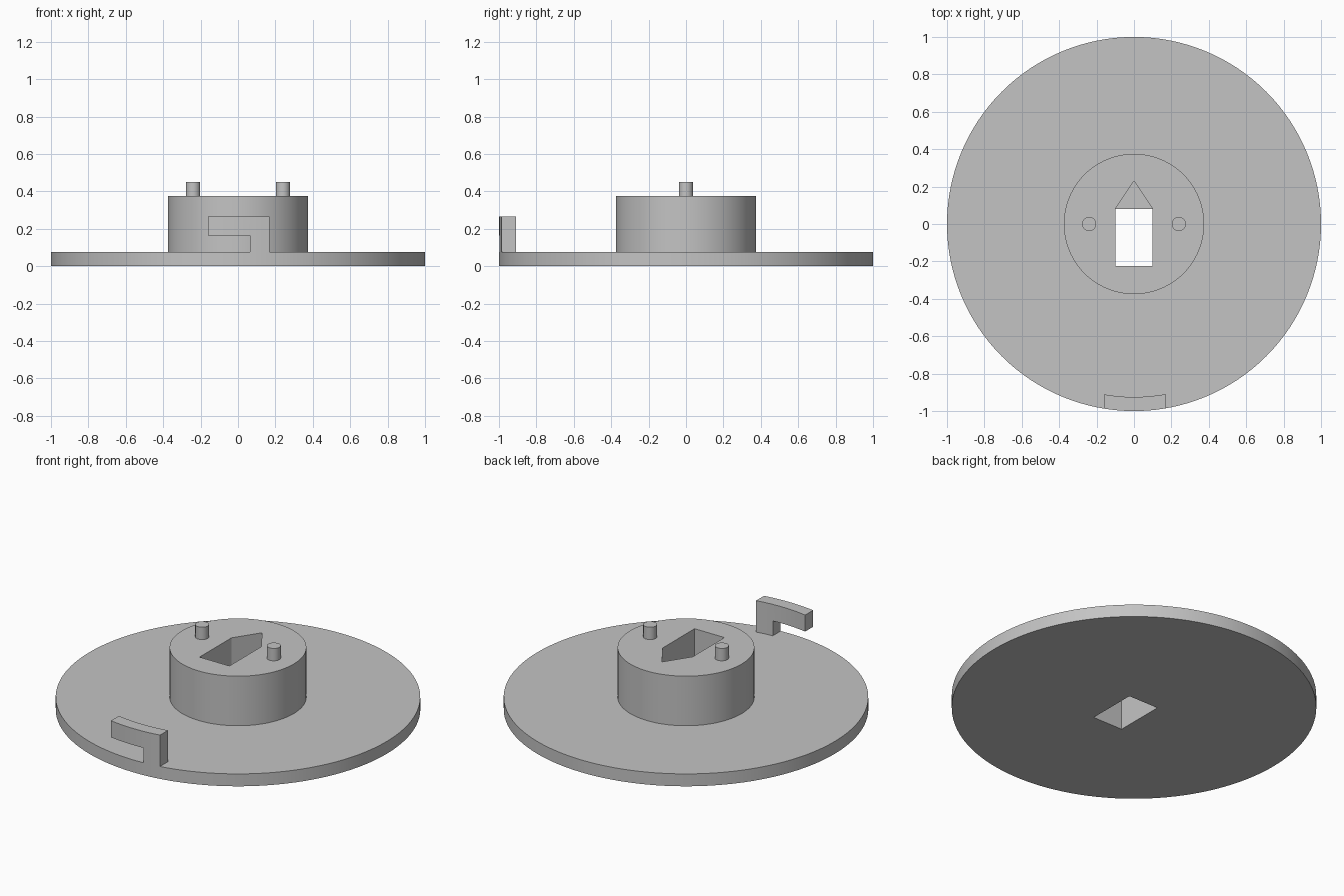
import bpy, bmesh, math

cube = bpy.data.objects.get("Cube")
if cube:
    bpy.data.objects.remove(cube, do_unlink=True)

grey = bpy.data.materials.new("light grey")
grey.use_nodes = True
colour = (0.55, 0.55, 0.55, 1)
grey.diffuse_color = colour
grey.node_tree.nodes["Principled BSDF"].inputs["Base Color"].default_value = colour

PLATE_TOP, HUB_TOP, PIN_TOP = 0.075, 0.375, 0.45


def finish(name, bm):
    bmesh.ops.recalc_face_normals(bm, faces=bm.faces)
    mesh = bpy.data.meshes.new(name)
    bm.to_mesh(mesh)
    bm.free()
    mesh.materials.append(grey)
    obj = bpy.data.objects.new(name, mesh)
    bpy.context.collection.objects.link(obj)
    return obj


def prism(name, outline, z0, z1):
    """Upright solid with the given plan outline."""
    bm = bmesh.new()
    base = bm.faces.new([bm.verts.new((x, y, z0)) for x, y in outline])
    top = bmesh.ops.extrude_face_region(bm, geom=[base], use_keep_orig=True)
    for v in top["geom"]:
        if isinstance(v, bmesh.types.BMVert):
            v.co.z = z1
    return finish(name, bm)


def circle(radius, count, cx=0):
    return [(cx + radius * math.cos(2 * math.pi * i / count),
             radius * math.sin(2 * math.pi * i / count)) for i in range(count)]


def cut(obj, outline):
    cutter = prism(obj.name + "_cutter", outline, -0.1, 0.6)
    mod = obj.modifiers.new("hole", "BOOLEAN")
    mod.operation, mod.solver, mod.object = "DIFFERENCE", "EXACT", cutter
    select(obj)
    bpy.ops.object.modifier_apply(modifier=mod.name)
    bpy.data.objects.remove(cutter, do_unlink=True)


def select(obj):
    bpy.ops.object.select_all(action="DESELECT")
    obj.select_set(True)
    bpy.context.view_layer.objects.active = obj


# Base plate with a rectangular slot, hub with a pointed slot
slot = [(-0.1, -0.225), (0.1, -0.225), (0.1, 0.08), (-0.1, 0.08)]
pointed_slot = slot[:3] + [(0, 0.23)] + slot[3:]
plate = prism("base_plate", circle(1, 128), 0, PLATE_TOP)
cut(plate, slot)
hub = prism("hub", circle(0.375, 96), PLATE_TOP, HUB_TOP)
cut(hub, pointed_slot)
parts = [plate, hub]

# Two locating pins on the hub
for side, x in (("left", 0.24), ("right", -0.24)):
    parts.append(prism(side + "_pin", circle(0.038, 32, x), HUB_TOP, PIN_TOP))

# Curved hook on the front rim: an arm carried by a leg at one end
X0, X_LEG, X1 = -0.16, 0.065, 0.168
xs = [X0 + (X_LEG - X0) * i / 8 for i in range(8)]
xs += [X_LEG + (X1 - X_LEG) * i / 4 for i in range(5)]
zs = [PLATE_TOP, 0.165, 0.265]
bm = bmesh.new()
grid = {}


def corner(i, k):
    if (i, k) not in grid:
        x = xs[i]
        grid[i, k] = bm.verts.new((x, -math.sqrt(1 - x * x), zs[k]))
    return grid[i, k]


for i in range(len(xs) - 1):
    for k in range(2):
        if k == 1 or i >= 8:
            bm.faces.new([corner(i, k), corner(i + 1, k),
                          corner(i + 1, k + 1), corner(i, k + 1)])
back = bmesh.ops.extrude_face_region(bm, geom=bm.faces[:], use_keep_orig=True)
for v in back["geom"]:
    if isinstance(v, bmesh.types.BMVert):
        v.co.y = -math.sqrt(0.925 ** 2 - v.co.x ** 2)
parts.append(finish("rim_hook", bm))

# Smooth round walls, keep rims and corners sharp
for part in parts:
    select(part)
    bpy.ops.object.shade_smooth_by_angle(angle=math.radians(30))
